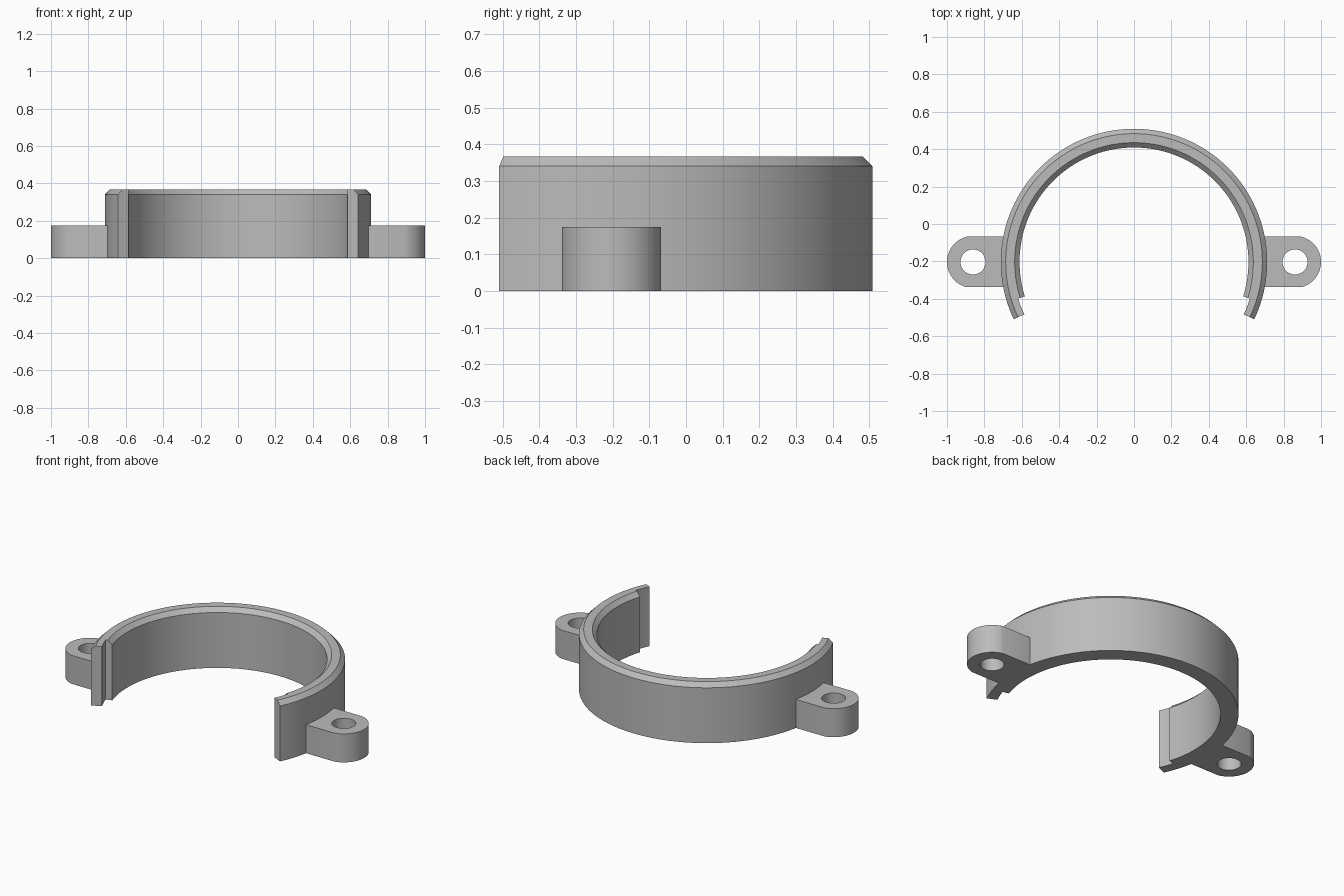
import bpy
import bmesh
from math import sin, cos, radians, sqrt, asin, acos
from mathutils import Vector

if "Cube" in bpy.data.objects:
    bpy.data.objects.remove(bpy.data.objects["Cube"], do_unlink=True)

CENTRE_Y = -0.203
R_OUT, R_STEP, R_IN = 0.712, 0.65, 0.612
HEIGHT, BEVEL = 0.366, 0.026
END_ANGLE, LIP_ANGLE = 25.5, 17.5

grey = bpy.data.materials.new("plain_grey")
grey.use_nodes = True
GREY = (0.5, 0.5, 0.5, 1)
grey.diffuse_color = GREY
grey.node_tree.nodes["Principled BSDF"].inputs["Base Color"].default_value = GREY


def finish(bm, name):
    """Turn a bmesh into a linked object around the ring centre."""
    bmesh.ops.recalc_face_normals(bm, faces=bm.faces)
    mesh = bpy.data.meshes.new(name)
    bm.to_mesh(mesh)
    bm.free()
    mesh.materials.append(grey)
    obj = bpy.data.objects.new(name, mesh)
    obj.location.y = CENTRE_Y
    bpy.context.collection.objects.link(obj)
    return obj


def sweep(name, profile, start, end, steps):
    """Revolve a closed (radius, z) profile between two angles, with end caps."""
    bm = bmesh.new()
    rings = []
    for i in range(steps + 1):
        a = radians(start + (end - start) * i / steps)
        rings.append([bm.verts.new((r * cos(a), r * sin(a), z)) for r, z in profile])
    n = len(profile)
    for p, q in zip(rings, rings[1:]):
        for j in range(n):
            k = (j + 1) % n
            bm.faces.new((p[j], p[k], q[k], q[j]))
    bm.faces.new(rings[0])
    bm.faces.new(rings[-1])
    return finish(bm, name)


def prism(name, outline, z0, z1):
    """Extrude a flat outline upwards."""
    bm = bmesh.new()
    face = bm.faces.new([bm.verts.new((x, y, z0)) for x, y in outline])
    top = bmesh.ops.extrude_face_region(bm, geom=[face])["geom"]
    verts = [v for v in top if isinstance(v, bmesh.types.BMVert)]
    bmesh.ops.translate(bm, verts=verts, vec=Vector((0, 0, z1 - z0)))
    return finish(bm, name)


def cut(obj, cutter):
    """Subtract a cutter, then discard it."""
    cutter.hide_render = True
    mod = obj.modifiers.new("cut", "BOOLEAN")
    mod.operation = "DIFFERENCE"
    mod.solver = "EXACT"
    mod.object = cutter
    bpy.context.view_layer.objects.active = obj
    bpy.ops.object.modifier_apply(modifier=mod.name)
    bpy.data.objects.remove(cutter, do_unlink=True)


def smooth(obj):
    bpy.ops.object.select_all(action="DESELECT")
    obj.select_set(True)
    bpy.context.view_layer.objects.active = obj
    bpy.ops.object.shade_smooth_by_angle(angle=radians(30))


def arc(cx, radius, a0, a1, steps):
    return [(cx + radius * cos(a0 + (a1 - a0) * i / steps),
             radius * sin(a0 + (a1 - a0) * i / steps)) for i in range(steps + 1)]


# Open clamp band, bevelled along both top edges
band_profile = [(R_IN, 0), (R_OUT, 0), (R_OUT, HEIGHT - BEVEL),
                (R_OUT - BEVEL, HEIGHT), (R_IN + BEVEL, HEIGHT), (R_IN, HEIGHT - BEVEL)]
band = sweep("clamp_band", band_profile, -END_ANGLE, 180 + END_ANGLE, 120)

# Stepped notch on the inside of each open end
notch = [(R_IN - 0.1, -0.1), (R_STEP, -0.1), (R_STEP, HEIGHT + 0.1), (R_IN - 0.1, HEIGHT + 0.1)]
for a, b in ((-40, -LIP_ANGLE), (180 + LIP_ANGLE, 220)):
    cut(band, sweep("notch_cutter", notch, a, b, 12))
smooth(band)

# Mounting ears with a rounded tip, a concave root against the band and a screw hole
EAR_X, EAR_R, EAR_HALF, EAR_Z = 0.861, 0.139, 0.135, 0.175
HOLE_R = 0.067
root_r = R_OUT - 0.002
root_a = asin(EAR_HALF / root_r)
tip_a = asin(EAR_HALF / EAR_R)
outline = arc(EAR_X, EAR_R, -tip_a, tip_a, 24) + arc(0, root_r, root_a, -root_a, 10)
hole = arc(EAR_X, HOLE_R, 0, radians(352.5), 47)

for side, name in ((1, "left_ear"), (-1, "right_ear")):
    ear = prism(name, [(side * x, y) for x, y in outline], 0, EAR_Z)
    cut(ear, prism("hole_cutter", [(side * x, y) for x, y in hole], -0.1, EAR_Z + 0.1))
    smooth(ear)
